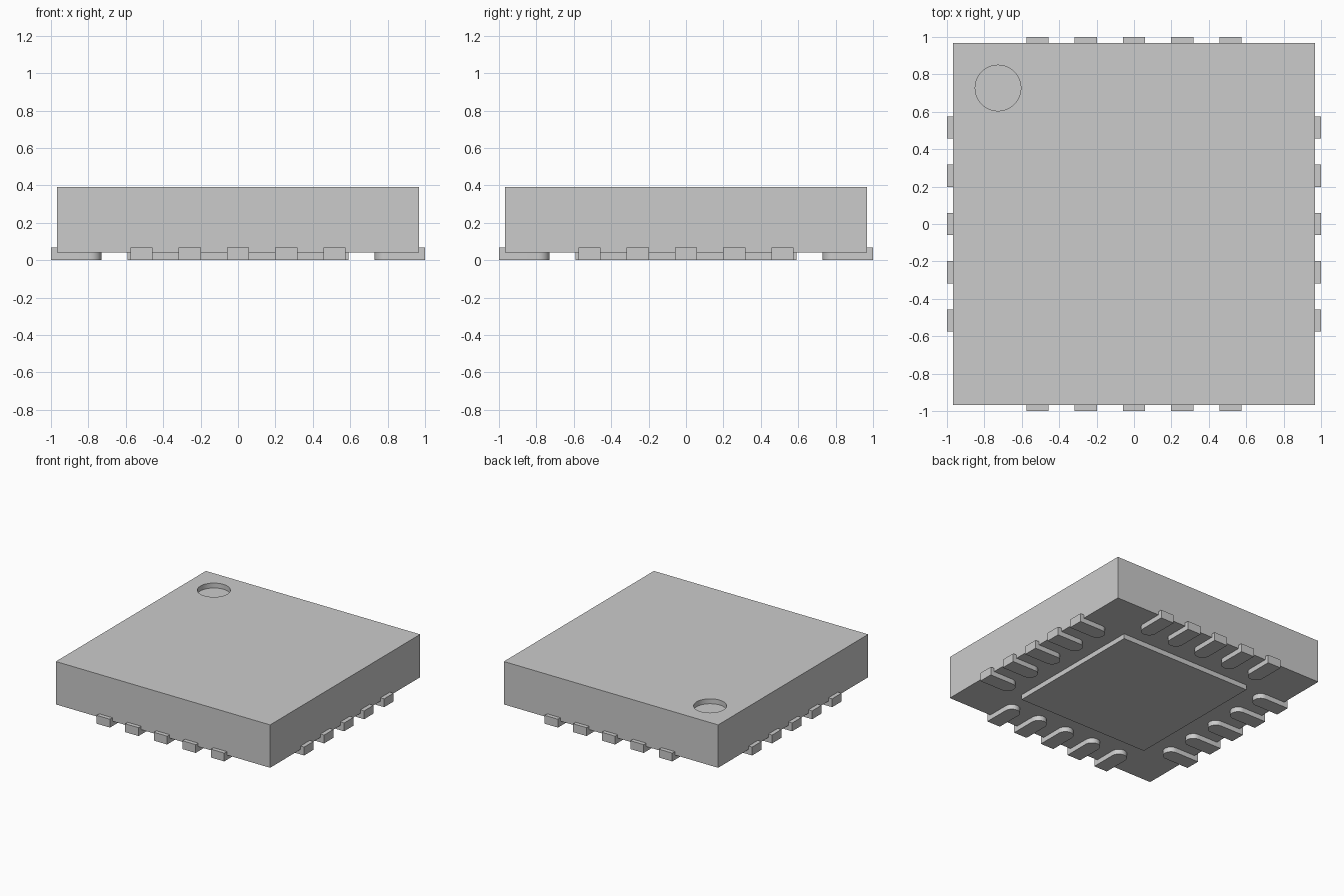
import bpy, bmesh
from math import pi, cos, sin
from mathutils import Matrix

cube = bpy.data.objects.get("Cube")
if cube:
    bpy.data.objects.remove(cube, do_unlink=True)

grey = bpy.data.materials.new("plain grey")
grey.use_nodes = True
colour = (0.6, 0.6, 0.6, 1)
grey.diffuse_color = colour
grey.node_tree.nodes["Principled BSDF"].inputs["Base Color"].default_value = colour

BODY, BOTTOM, TOP = 0.967, 0.04, 0.39
PIN_W, PIN_TOP, PIN_IN, PITCH = 0.12, 0.068, 0.73, 0.258
PAD = 0.59


def finish(name, bm):
    bmesh.ops.recalc_face_normals(bm, faces=bm.faces)
    mesh = bpy.data.meshes.new(name)
    bm.to_mesh(mesh)
    bm.free()
    mesh.materials.append(grey)
    obj = bpy.data.objects.new(name, mesh)
    bpy.context.collection.objects.link(obj)
    return obj


def prism(bm, outline, z0, z1):
    """Extrude a flat outline between two heights."""
    face = bm.faces.new([bm.verts.new((x, y, z0)) for x, y in outline])
    new = bmesh.ops.extrude_face_region(bm, geom=[face])["geom"]
    verts = [v for v in new if isinstance(v, bmesh.types.BMVert)]
    bmesh.ops.translate(bm, verts=verts, vec=(0, 0, z1 - z0))


def square(s):
    return [(-s, -s), (s, -s), (s, s), (-s, s)]


def smooth(obj):
    bpy.ops.object.select_all(action='DESELECT')
    obj.select_set(True)
    bpy.context.view_layer.objects.active = obj
    bpy.ops.object.shade_smooth_by_angle(angle=pi / 6)


# Moulded body with a shallow round corner marker
bm = bmesh.new()
prism(bm, square(BODY), BOTTOM, TOP)
body = finish("body", bm)

bm = bmesh.new()
bmesh.ops.create_cone(bm, cap_ends=True, segments=64, radius1=0.122, radius2=0.122,
                      depth=0.08, matrix=Matrix.Translation((-0.727, 0.727, TOP)))
cutter = finish("marker_cutter", bm)
cutter.hide_render = True
cutter.hide_viewport = True
cut = body.modifiers.new("corner marker", 'BOOLEAN')
cut.operation = 'DIFFERENCE'
cut.solver = 'EXACT'
cut.object = cutter
bpy.context.view_layer.objects.active = body
bpy.ops.object.modifier_apply(modifier=cut.name)
bpy.data.objects.remove(cutter, do_unlink=True)
smooth(body)

# Central thermal pad underneath
bm = bmesh.new()
prism(bm, square(PAD), 0, BOTTOM)
finish("thermal_pad", bm)

# Five pins per side, with rounded inner ends under the body
r = PIN_W / 2
arc = [(r * cos(pi * i / 16), -PIN_IN - r + r * sin(pi * i / 16)) for i in range(17)]
for side, turn in (("front", 0), ("left", 1), ("back", 2), ("right", 3)):
    for n in range(5):
        bm = bmesh.new()
        prism(bm, [(-r, -1), (r, -1)] + arc, 0, PIN_TOP)
        bmesh.ops.translate(bm, verts=bm.verts, vec=((n - 2) * PITCH, 0, 0))
        bmesh.ops.rotate(bm, verts=bm.verts, matrix=Matrix.Rotation(turn * pi / 2, 3, 'Z'))
        smooth(finish(f"{side}_pin_{n + 1}", bm))
